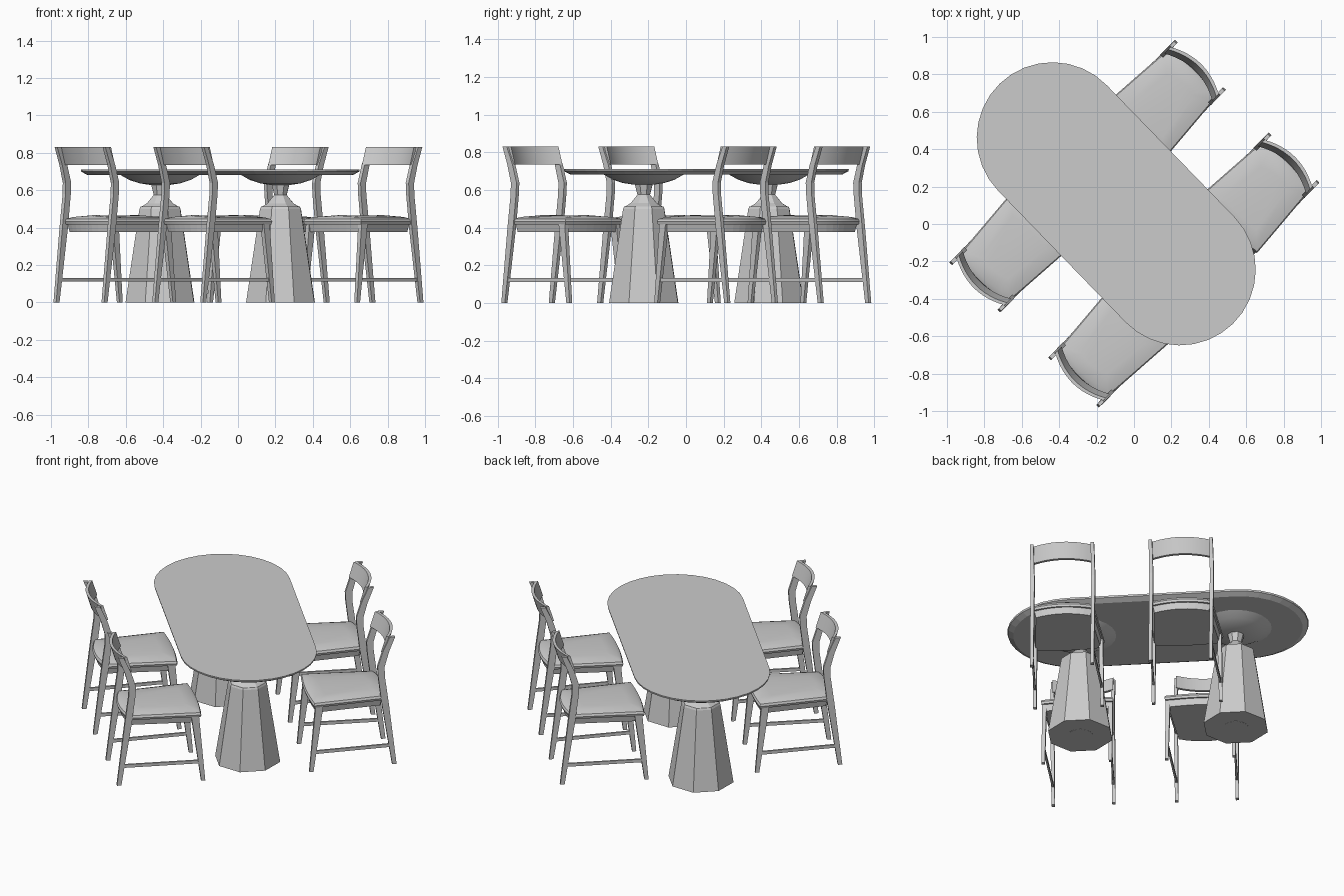
import bpy, bmesh, math
from mathutils import Matrix, Vector

if "Cube" in bpy.data.objects:
    bpy.data.objects.remove(bpy.data.objects["Cube"])

grey = bpy.data.materials.new("light grey")
grey.use_nodes = True
grey.diffuse_color = (0.6, 0.6, 0.6, 1)
grey.node_tree.nodes["Principled BSDF"].inputs["Base Color"].default_value = grey.diffuse_color


def loft(name, rings):
    """Closed skin through matching rings of points."""
    bm = bmesh.new()
    rows = [[bm.verts.new(p) for p in ring] for ring in rings]
    n = len(rows[0])
    for a, b in zip(rows, rows[1:]):
        for i in range(n):
            j = (i + 1) % n
            bm.faces.new((a[i], a[j], b[j], b[i]))
    bm.faces.new(rows[0][::-1])
    bm.faces.new(rows[-1])
    bmesh.ops.recalc_face_normals(bm, faces=bm.faces)
    mesh = bpy.data.meshes.new(name)
    bm.to_mesh(mesh)
    bm.free()
    mesh.materials.append(grey)
    return mesh


def place(name, mesh, matrix, smooth=False):
    obj = bpy.data.objects.new(name, mesh)
    bpy.context.collection.objects.link(obj)
    obj.matrix_world = matrix
    if smooth:
        bpy.context.view_layer.update()
        bpy.ops.object.select_all(action="DESELECT")
        obj.select_set(True)
        bpy.context.view_layer.objects.active = obj
        bpy.ops.object.shade_smooth_by_angle(angle=math.radians(35))


def rect_z(x, y, z, hx, hy):
    return [(x - hx, y - hy, z), (x + hx, y - hy, z), (x + hx, y + hy, z), (x - hx, y + hy, z)]


def rect_y(x, y, z, hx, hz):
    return [(x - hx, y, z - hz), (x + hx, y, z - hz), (x + hx, y, z + hz), (x - hx, y, z + hz)]


# ---------- table ----------
def stadium(r, z, half=0.49, steps=16):
    pts = []
    for side in (1, -1):
        for i in range(steps + 1):
            a = math.pi * i / steps - math.pi / 2 + (0 if side > 0 else math.pi)
            pts.append((side * half + r * math.cos(a), r * math.sin(a), z))
    return pts


def circle(r, z, n):
    return [(r * math.cos(math.tau * (i + 0.5) / n), r * math.sin(math.tau * (i + 0.5) / n), z)
            for i in range(n)]


def turned(name, profile, n):
    return loft(name, [circle(r, z, n) for r, z in profile])


table = Matrix.Translation((-0.095, 0.108, 0)) @ Matrix.Rotation(math.radians(-45.9), 4, "Z")
place("table_top", loft("table_top", [stadium(0.37, 0.682), stadium(0.403, 0.7), stadium(0.405, 0.711)]), table)

pedestal = turned("pedestal_body", [(0.198, 0), (0.118, 0.5), (0.112, 0.512)], 8)
neck = turned("pedestal_neck", [(0.108, 0.511), (0.075, 0.53), (0.036, 0.575), (0.052, 0.635)], 8)
dish = turned("support_dish", [(0.05, 0.628), (0.11, 0.637), (0.165, 0.655), (0.215, 0.683)], 24)
recess = turned("base_disc", [(0.075, 0.001), (0.075, -0.001)], 24)
recess.flip_normals()
for side, word in ((-1, "back"), (1, "front")):
    m = table @ Matrix.Translation((side * 0.463, 0, 0))
    place(word + "_pedestal_body", pedestal, m)
    place(word + "_pedestal_neck", neck, m)
    place(word + "_support_dish", dish, m, True)
    place(word + "_base_disc", recess, m)


# ---------- chair parts (x across, y from back to front) ----------
def seat_ring(z, inset, crown=0):
    """Outline of the seat, wider in front, bowed at the back."""
    n = 8
    pts = []
    for i in range(n + 1):
        t = 2 * i / n - 1
        pts.append((t * (0.184 - inset), 0.045 + inset + 0.035 * t * t, z + crown * (1 - t * t)))
    for i in range(n + 1):
        t = 1 - 2 * i / n
        pts.append((t * (0.216 - inset), 0.525 - inset - 0.015 * t * t, z + crown * (1 - t * t)))
    return pts


def back_panel():
    rings = []
    for i in range(13):
        t = 2 * i / 12 - 1
        x, bow = 0.18 * t, 0.05 * t * t
        rings.append([(x, 0.031 + bow, 0.735), (x, 0.049 + bow, 0.735),
                      (x, 0.019 + bow, 0.832), (x, 0.001 + bow, 0.832)])
    return loft("back_panel", rings)


parts = {
    "seat_cushion": loft("seat_cushion", [seat_ring(0.418, 0.004), seat_ring(0.432, 0),
                                          seat_ring(0.446, 0.006), seat_ring(0.455, 0.03, 0.006),
                                          seat_ring(0.459, 0.09, 0.008)]),
    "seat_frame": loft("seat_frame", [seat_ring(0.378, 0.022), seat_ring(0.42, 0.014)]),
    "back_panel": back_panel(),
}
for s, word in ((1, "left"), (-1, "right")):
    x = s * 0.18
    parts[word + "_back_leg"] = loft("back_leg", [
        rect_z(x, 0.02, 0, 0.01, 0.013), rect_z(x, 0.075, 0.4, 0.011, 0.021),
        rect_z(x, 0.098, 0.58, 0.011, 0.02), rect_z(x, 0.1, 0.64, 0.011, 0.021),
        rect_z(x, 0.072, 0.735, 0.011, 0.019), rect_z(x, 0.032, 0.83, 0.01, 0.016)])
    parts[word + "_front_leg"] = loft("front_leg", [
        rect_z(s * 0.2, 0.523, 0, 0.01, 0.012), rect_z(s * 0.196, 0.475, 0.42, 0.013, 0.023)])
    parts[word + "_stretcher"] = loft("stretcher", [
        rect_y(x, 0.036, 0.122, 0.006, 0.01), rect_y(s * 0.199, 0.51, 0.122, 0.006, 0.01)])

# ---------- four chairs ----------
chairs = {
    "back": (0.36, 0.856, 135.5), "left": (0.861, 0.36, 135.5),
    "right": (-0.856, -0.344, -44.5), "front": (-0.328, -0.853, -44.5),
}
for where, (x, y, turn) in chairs.items():
    m = Matrix.Translation((x, y, 0)) @ Matrix.Rotation(math.radians(turn), 4, "Z")
    for part, mesh in parts.items():
        place(where + "_chair_" + part, mesh, m, part in ("seat_cushion", "back_panel"))
